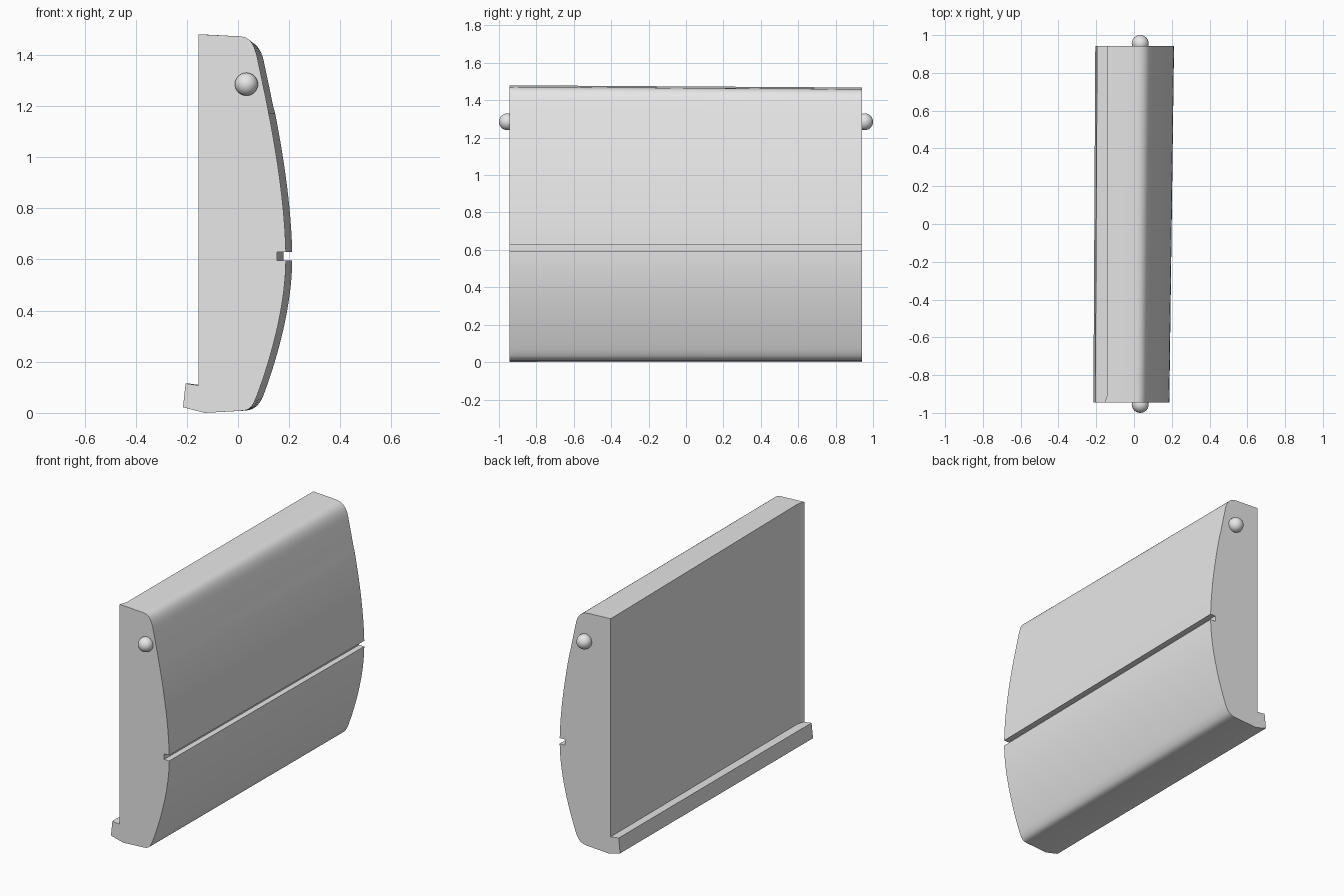
import bpy, bmesh, math
from mathutils import Vector
from mathutils.geometry import interpolate_bezier

cube = bpy.data.objects.get("Cube")
if cube:
    bpy.data.objects.remove(cube, do_unlink=True)

grey = bpy.data.materials.new("light grey")
grey.use_nodes = True
colour = (0.8, 0.8, 0.8, 1)
grey.diffuse_color = colour
grey.node_tree.nodes["Principled BSDF"].inputs["Base Color"].default_value = colour


def bezier(a, b, c, d, count):
    return [tuple(p) for p in interpolate_bezier(*map(Vector, (a, b, c, d)), count)]


def finish(bm, name, angle):
    bmesh.ops.recalc_face_normals(bm, faces=bm.faces)
    mesh = bpy.data.meshes.new(name)
    bm.to_mesh(mesh)
    bm.free()
    mesh.materials.append(grey)
    obj = bpy.data.objects.new(name, mesh)
    bpy.context.collection.objects.link(obj)
    bpy.ops.object.select_all(action="DESELECT")
    obj.select_set(True)
    bpy.context.view_layer.objects.active = obj
    bpy.ops.object.shade_smooth_by_angle(angle=math.radians(angle))
    return obj


# Side profile in x and z: flat side with lip, then bulging side with a slot
profile = [(-0.155, 1.48), (-0.155, 0.108), (-0.205, 0.115), (-0.215, 0.022), (-0.13, 0.0)]
profile += bezier((0.01, 0.008), (0.05, 0.01), (0.057, 0.025), (0.075, 0.07), 10)
profile += bezier((0.075, 0.07), (0.12, 0.19), (0.185, 0.4), (0.187, 0.595), 20)[1:]
profile += [(0.152, 0.595), (0.152, 0.63)]
profile += bezier((0.187, 0.63), (0.18, 0.9), (0.12, 1.18), (0.075, 1.39), 20)
profile += bezier((0.075, 1.39), (0.063, 1.44), (0.05, 1.468), (0.01, 1.472), 10)[1:]


def section(bm, y, t, flat_shift):
    """One profile; t runs from the front end to the back end."""
    ring = []
    for x, z in profile:
        if x < -0.2:
            dx = 0.01 * t
        elif x < -0.14:
            dx = flat_shift
        else:
            dx = 0.025 * t * min(1, max(0, x / 0.07))
        dz = -0.012 * t if z > 1.2 else 0
        ring.append(bm.verts.new((x + dx, y, z + dz)))
    return ring


# Panel body, lofted along y
bm = bmesh.new()
rings = [section(bm, -0.945, 0, 0), section(bm, -0.9, 0.024, 0.015),
         section(bm, 0.942, 1, 0.015)]
for a, b in zip(rings, rings[1:]):
    for i in range(len(a)):
        j = (i + 1) % len(a)
        bm.faces.new((a[i], a[j], b[j], b[i]))
bm.faces.new(rings[0])
bm.faces.new(rings[-1])
finish(bm, "panel_body", 25)

# Round pivot pins on both ends
for side, name in ((-1, "front_pivot_pin"), (1, "back_pivot_pin")):
    bm = bmesh.new()
    bmesh.ops.create_uvsphere(bm, u_segments=32, v_segments=16, radius=0.045)
    for v in bm.verts:
        v.co.y += side * 0.955
        v.co.x += 0.033
        v.co.z += 1.285
    finish(bm, name, 40)
